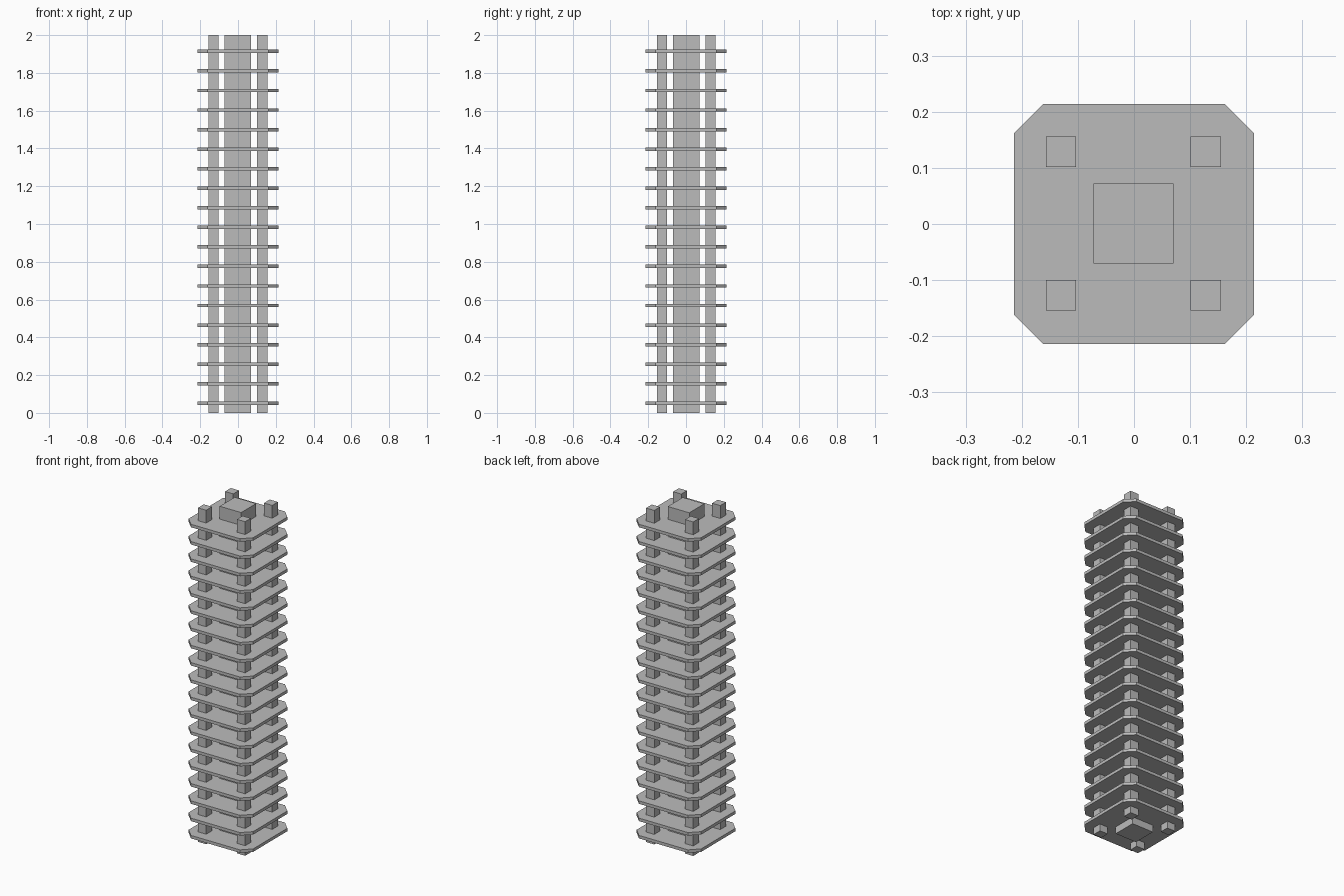
import bpy
import bmesh

cube = bpy.data.objects.get("Cube")
if cube:
    bpy.data.objects.remove(cube, do_unlink=True)

HEIGHT = 2.0
FLOORS = 19
FIRST_FLOOR = 0.051
FLOOR_STEP = 0.1035
SLAB_THICK = 0.018
SLAB_HALF = 0.2135
SLAB_CUT = 0.162

concrete = bpy.data.materials.new("concrete grey")
concrete.use_nodes = True
concrete.diffuse_color = (0.5, 0.5, 0.5, 1)
concrete.node_tree.nodes["Principled BSDF"].inputs["Base Color"].default_value = (0.5, 0.5, 0.5, 1)


def prism(name, outline, bottom, top):
    """Extrude a flat outline straight up from bottom to top."""
    bm = bmesh.new()
    base = bm.faces.new([bm.verts.new((x, y, bottom)) for x, y in outline])
    lifted = bmesh.ops.extrude_face_region(bm, geom=[base], use_keep_orig=True)["geom"]
    verts = [v for v in lifted if isinstance(v, bmesh.types.BMVert)]
    bmesh.ops.translate(bm, verts=verts, vec=(0, 0, top - bottom))
    bmesh.ops.recalc_face_normals(bm, faces=bm.faces)
    mesh = bpy.data.meshes.new(name)
    bm.to_mesh(mesh)
    bm.free()
    mesh.materials.append(concrete)
    obj = bpy.data.objects.new(name, mesh)
    bpy.context.collection.objects.link(obj)
    return obj


def square(cx, cy, half):
    return [(cx + sx * half, cy + sy * half)
            for sx, sy in ((-1, -1), (1, -1), (1, 1), (-1, 1))]


# Central core and four corner columns
OFF = 0.001
prism("core", square(-OFF, OFF, 0.071), 0, HEIGHT)
for side, sx in (("left", 1), ("right", -1)):
    for end, sy in (("front", -1), ("back", 1)):
        prism(f"{end}_{side}_column",
              square(sx * 0.129 - OFF, sy * 0.128 + OFF, 0.027), 0, HEIGHT)

# Floor slab with cut corners, repeated up the tower
a, b = SLAB_HALF, SLAB_CUT
octagon = [(-b, -a), (b, -a), (a, -b), (a, b), (b, a), (-b, a), (-a, b), (-a, -b)]
slab = prism("floor_slabs", octagon, FIRST_FLOOR - SLAB_THICK / 2, FIRST_FLOOR + SLAB_THICK / 2)
stack = slab.modifiers.new("floors", 'ARRAY')
stack.count = FLOORS
stack.use_relative_offset = False
stack.use_constant_offset = True
stack.constant_offset_displace = (0, 0, FLOOR_STEP)
